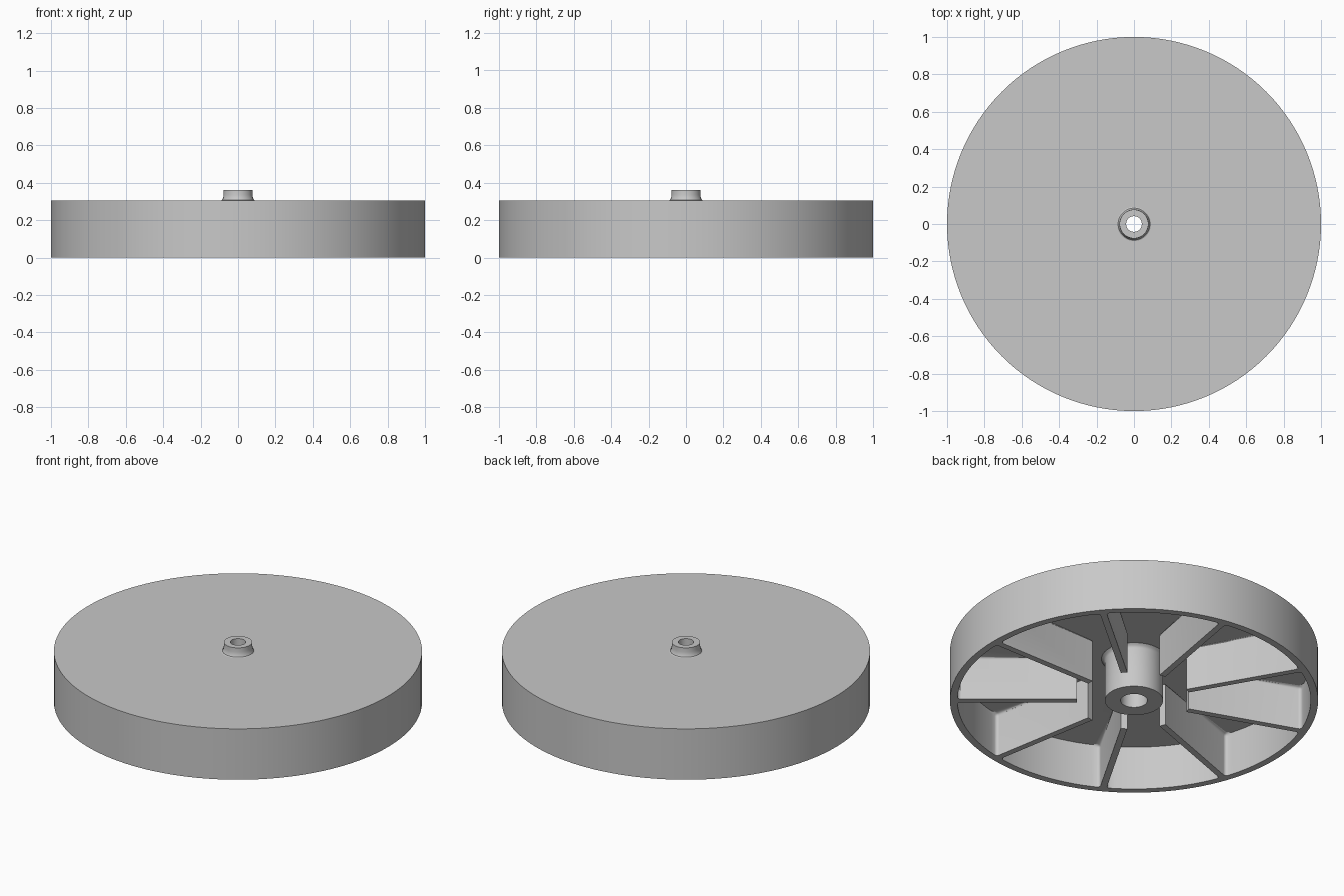
import bpy, bmesh
from math import sin, cos, pi, asin, radians
from mathutils import Matrix

RIBS = 9
RIB_HALF = 0.018
RIB_START = 0.31
RIM_INNER = 0.96
PLATE_UNDER = 0.262
HEIGHT = 0.305

cube = bpy.data.objects.get("Cube")
if cube:
    bpy.data.objects.remove(cube, do_unlink=True)

grey = bpy.data.materials.new("grey plastic")
grey.use_nodes = True
grey.diffuse_color = (0.58, 0.58, 0.58, 1)
grey.node_tree.nodes["Principled BSDF"].inputs["Base Color"].default_value = (0.58, 0.58, 0.58, 1)


def add_object(name, bm):
    bmesh.ops.recalc_face_normals(bm, faces=bm.faces)
    mesh = bpy.data.meshes.new(name)
    bm.to_mesh(mesh)
    bm.free()
    mesh.materials.append(grey)
    obj = bpy.data.objects.new(name, mesh)
    bpy.context.collection.objects.link(obj)
    return obj


def cylinder(name, radius, z0, z1, segments):
    bm = bmesh.new()
    bmesh.ops.create_cone(bm, cap_ends=True, segments=segments, radius1=radius,
                          radius2=radius, depth=z1 - z0,
                          matrix=Matrix.Translation((0, 0, (z0 + z1) / 2)))
    return add_object(name, bm)


def smooth(obj):
    bpy.ops.object.select_all(action='DESELECT')
    obj.select_set(True)
    bpy.context.view_layer.objects.active = obj
    bpy.ops.object.shade_smooth_by_angle(angle=radians(35))


def cut(obj, cutter):
    mod = obj.modifiers.new("cut", 'BOOLEAN')
    mod.operation = 'DIFFERENCE'
    mod.solver = 'EXACT'
    mod.object = cutter
    bpy.context.view_layer.objects.active = obj
    bpy.ops.object.modifier_apply(modifier=mod.name)
    bpy.data.objects.remove(cutter, do_unlink=True)


# Underside cavity: one outline that steps in around every rib
outline, corner_ids = [], []
outer = asin(RIB_HALF / RIM_INNER)
inner = asin(RIB_HALF / RIB_START)
step = 2 * pi / RIBS
arc_steps = 14
for i in range(RIBS):
    a = i * step
    for s in (-inner, inner):
        outline.append((RIB_START * cos(a + s), RIB_START * sin(a + s)))
    for k in range(arc_steps + 1):
        t = a + outer + (step - 2 * outer) * k / arc_steps
        if k in (0, arc_steps):
            corner_ids.append(len(outline))
        outline.append((RIM_INNER * cos(t), RIM_INNER * sin(t)))

bm = bmesh.new()
low = [bm.verts.new((x, y, -0.1)) for x, y in outline]
high = [bm.verts.new((x, y, PLATE_UNDER)) for x, y in outline]
bm.faces.new(low)
bm.faces.new(high)
count = len(outline)
for i in range(count):
    j = (i + 1) % count
    bm.faces.new((low[i], low[j], high[j], high[i]))
# Rounded pocket corners and fillets under the plate
rounded = [bm.edges.get((low[i], high[i])) for i in corner_ids]
rounded += [bm.edges.get((high[i], high[(i + 1) % count])) for i in range(count)]
bmesh.ops.bevel(bm, geom=rounded, offset=0.022, offset_type='OFFSET',
                segments=3, profile=0.5, affect='EDGES', clamp_overlap=True)
cavity = add_object("cavity_cutter", bm)
cavity.hide_render = True

# Wheel body with rim, plate and ribs
wheel = cylinder("wheel_body", 1.0, 0, HEIGHT, 128)
cut(wheel, cavity)
hole = cylinder("hole_cutter", 0.082, 0.15, 0.5, 48)
hole.hide_render = True
cut(wheel, hole)
smooth(wheel)

# Central hub: stepped bore, fillet at the plate, small boss on top
profile = [(0.073, 0), (0.158, 0), (0.158, 0.24), (0.164, 0.254), (0.18, 0.264),
           (0.18, 0.28), (0.095, 0.28), (0.095, 0.303), (0.085, 0.308),
           (0.08, 0.318), (0.077, 0.335), (0.077, 0.36), (0.042, 0.36),
           (0.042, 0.3), (0.073, 0.3)]
bm = bmesh.new()
verts = [bm.verts.new((r, 0, z)) for r, z in profile]
edges = [bm.edges.new((verts[i - 1], verts[i])) for i in range(len(verts))]
bmesh.ops.spin(bm, geom=verts + edges, cent=(0, 0, 0), axis=(0, 0, 1),
               angle=2 * pi, steps=48)
bmesh.ops.remove_doubles(bm, verts=bm.verts, dist=0.0005)
hub = add_object("hub", bm)
smooth(hub)
